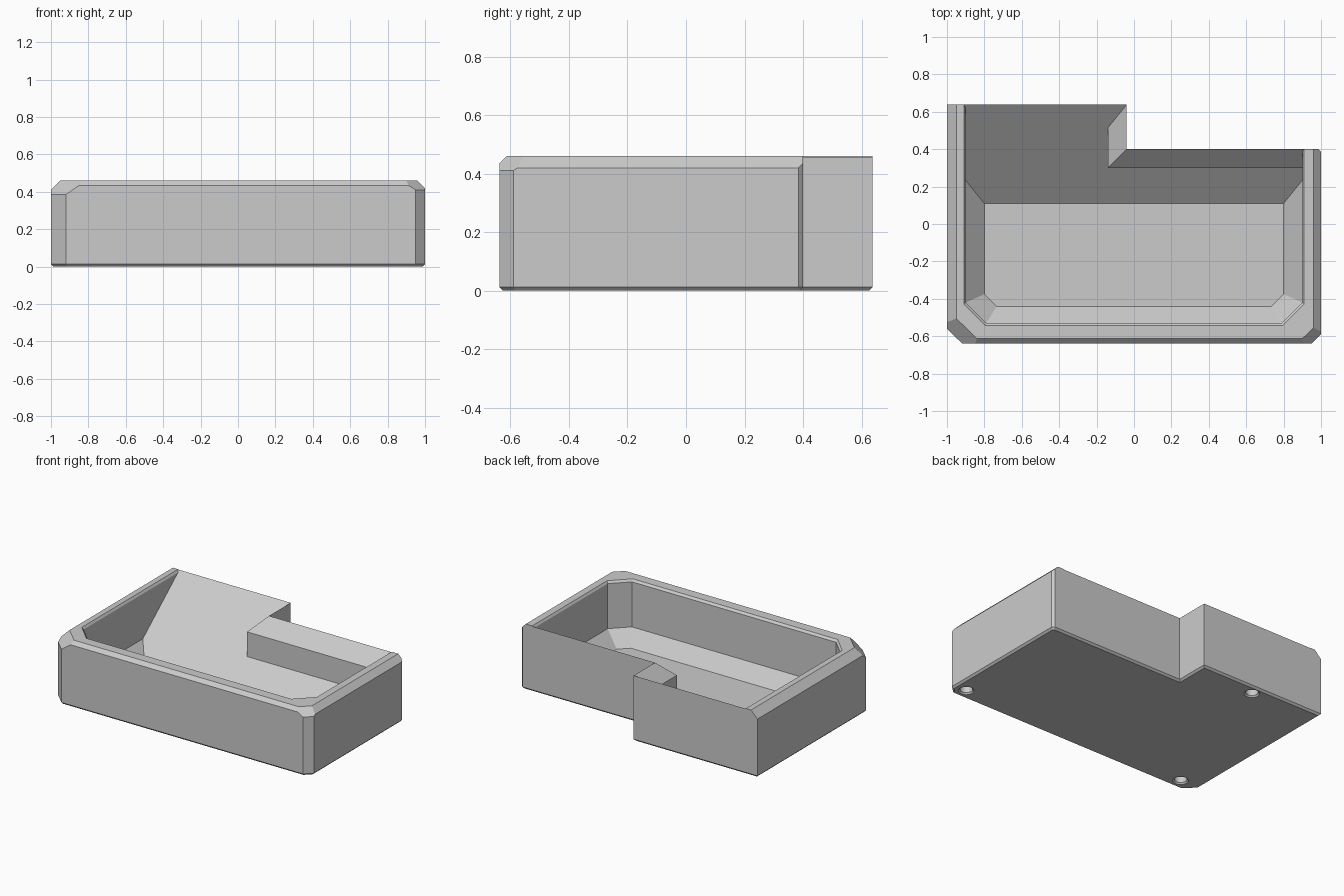
import bpy, bmesh, math
from mathutils import Vector

cube = bpy.data.objects.get("Cube")
if cube:
    bpy.data.objects.remove(cube, do_unlink=True)

grey = bpy.data.materials.new("matte grey")
grey.use_nodes = True
COLOUR = (0.6, 0.6, 0.6, 1)
grey.diffuse_color = COLOUR
grey.node_tree.nodes["Principled BSDF"].inputs["Base Color"].default_value = COLOUR

H, BACK, NOTCH = 0.46, 0.638, 0.4   # height, half depth, notch depth


def loft(rings):
    """Closed solid through rings of equal point count, bottom to top."""
    bm = bmesh.new()
    loops = [[bm.verts.new(p) for p in ring] for ring in rings]
    n = len(loops[0])
    for a, b in zip(loops, loops[1:]):
        for i in range(n):
            j = (i + 1) % n
            bm.faces.new((a[i], a[j], b[j], b[i]))
    bm.faces.new(loops[0][::-1])
    bm.faces.new(loops[-1])
    bmesh.ops.recalc_face_normals(bm, faces=bm.faces)
    return bm


def clip(bm, point, normal):
    """Cut away everything on the normal's side and cap the cut."""
    geom = bm.verts[:] + bm.edges[:] + bm.faces[:]
    cut = bmesh.ops.bisect_plane(bm, geom=geom, dist=1e-5, plane_co=point,
                                 plane_no=Vector(normal).normalized(), clear_outer=True)
    edges = [e for e in cut["geom_cut"] if isinstance(e, bmesh.types.BMEdge) and e.is_boundary]
    bmesh.ops.contextual_create(bm, geom=edges)
    bmesh.ops.recalc_face_normals(bm, faces=bm.faces)


def make(name, bm, helper=True):
    mesh = bpy.data.meshes.new(name)
    bm.to_mesh(mesh)
    bm.free()
    mesh.materials.append(grey)
    ob = bpy.data.objects.new(name, mesh)
    bpy.context.collection.objects.link(ob)
    ob.hide_render = helper
    return ob


def subtract(target, cutter):
    mod = target.modifiers.new("cut", "BOOLEAN")
    mod.operation, mod.solver, mod.object = "DIFFERENCE", "EXACT", cutter
    bpy.context.view_layer.objects.active = target
    bpy.ops.object.modifier_apply(modifier=mod.name)
    bpy.data.objects.remove(cutter, do_unlink=True)


# Outer body: notched outline with chamfered front corners
outline = [(-1, -.56), (-.92, -BACK), (.95, -BACK), (1, -.59), (1, NOTCH - .015),
           (.985, NOTCH), (-.04, NOTCH), (-.04, BACK), (-1, BACK)]
bm = loft([[(x, y, z) for x, y in outline] for z in (0, H)])

# Chamfer around the underside
under = [e for e in bm.edges if all(v.co.z < .001 for v in e.verts)]
bmesh.ops.bevel(bm, geom=under, offset=.013, segments=1, affect="EDGES")

# Chamfers along the left, right and front rims, then the two corners
clip(bm, (-1, 0, .41), (-1, 0, 1))
clip(bm, (1, 0, .42), (1, 0, 1))
clip(bm, (0, -BACK, .435), (0, -1, 1))
for a, b, c in (((-1, -.56, .385), (-.92, -BACK, .385), (-.95, -.505, H)),
                ((1, -.59, .41), (.95, -BACK, .41), (.96, -.555, H))):
    n = (Vector(b) - Vector(a)).cross(Vector(c) - Vector(a))
    clip(bm, a, n if n.z > 0 else -n)
tray = make("tray_body", bm, helper=False)


# Bowl: sloped foot, upright wall and flared lip
def bowl_ring(side, side_y, front_x, front_y, z):
    half = [(side, 1), (side, side_y), (front_x, front_y)]
    return [(-x, y, z) for x, y in half] + [(x, y, z) for x, y in reversed(half)]


FLOOR = .03
bm = loft([bowl_ring(.8, -.375, .735, -.44, FLOOR),
           bowl_ring(.9, -.42, .79, -.53, FLOOR + .1),
           bowl_ring(.9, -.42, .79, -.53, H - .015),
           bowl_ring(.92, -.434, .796, -.558, H + .015)])
# Ramp rising to the back edge
run, rise = BACK - .11, H - .002 - FLOOR
clip(bm, (0, .11, FLOOR), (0, rise, -run))
bowl = make("bowl_cutter", bm)

# Block kept behind the notch, with sloped inner shoulders
bm = loft([[(x, y, z) for x, y in ((-.14, .3), (2, .3), (2, 2), (-.14, 2))] for z in (-.1, 1)])
clip(bm, (-.14, .3, H - .103), (-1, 0, 1))
clip(bm, (-.14, .3, H - .103), (0, -1, 1))
subtract(bowl, make("notch_block", bm))
subtract(tray, bowl)

# Countersunk round sockets in the underside
for x, y in ((.91, -.557), (-.85, -.557), (-.49, .57)):
    rings = [[(x + r * math.cos(t * math.pi / 16), y + r * math.sin(t * math.pi / 16), z)
              for t in range(32)] for r, z in ((.06, -.01), (.04, .01), (.04, .1))]
    subtract(tray, make("socket_cutter", loft(rings)))

# Crisp flat faces, with only the round sockets smoothed
bpy.ops.object.select_all(action="DESELECT")
tray.select_set(True)
bpy.context.view_layer.objects.active = tray
bpy.ops.object.shade_smooth_by_angle(angle=math.radians(15))
